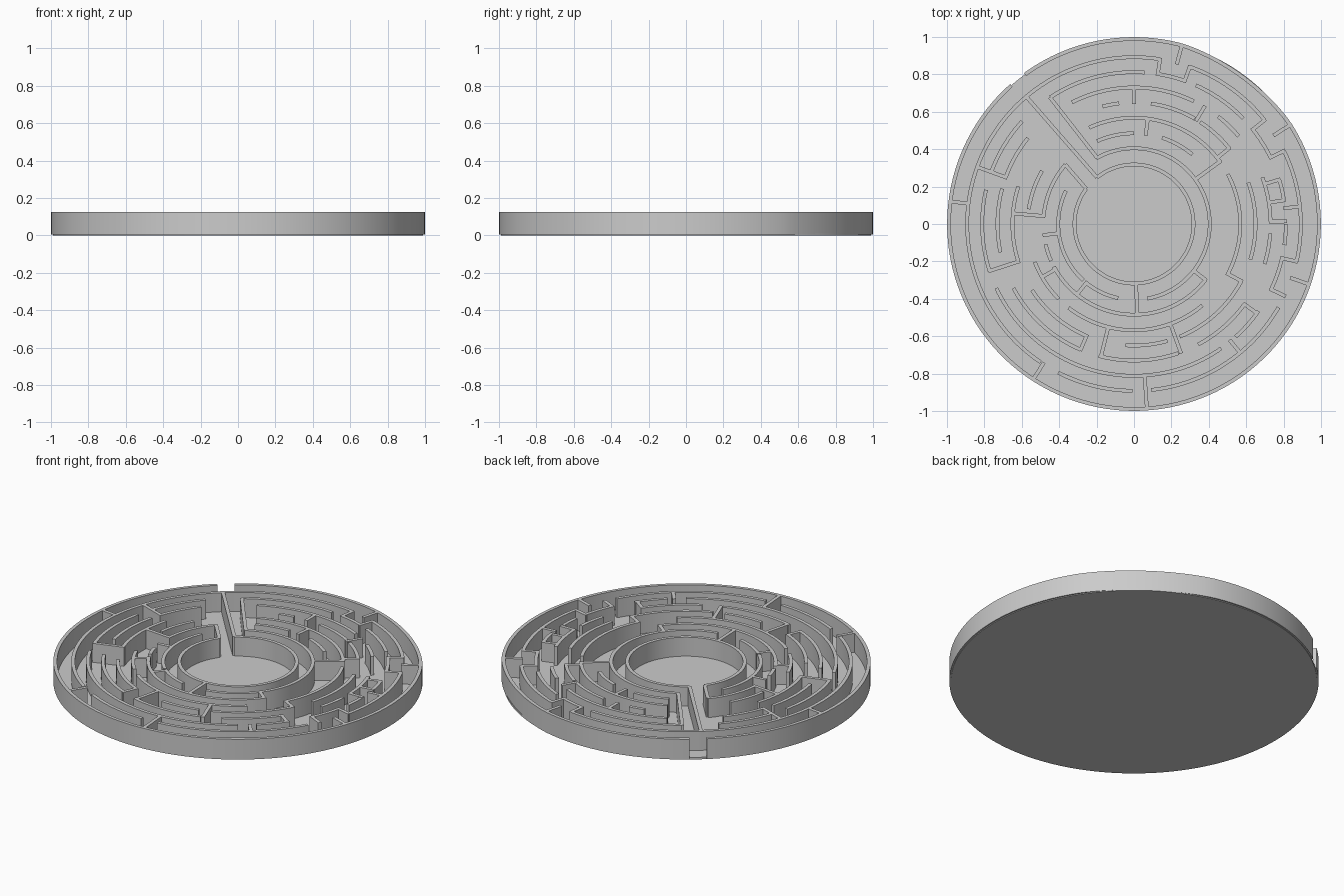
import bpy, bmesh, math
from mathutils import Vector

if "Cube" in bpy.data.objects:
    bpy.data.objects.remove(bpy.data.objects["Cube"])

FLOOR, TOP, THICK = 0.012, 0.125, 0.02
# centre radius of each concentric wall, from hub to rim
R = [0.318, 0.405, 0.485, 0.568, 0.65, 0.73, 0.812, 0.892, 0.989]


def polar(r, deg):
    a = math.radians(deg)
    return Vector((r * math.cos(a), r * math.sin(a)))


def strip(bm, pts, z0=FLOOR - 0.004):
    """Closed wall of constant thickness along a 2D path."""
    rows = []
    for i, p in enumerate(pts):
        d = (pts[min(i + 1, len(pts) - 1)] - pts[max(i - 1, 0)]).normalized()
        n = Vector((-d.y, d.x)) * THICK / 2
        a, b = p + n, p - n
        rows.append([bm.verts.new((q.x, q.y, z)) for q, z in
                     ((a, z0), (b, z0), (b, TOP), (a, TOP))])
    for s, t in zip(rows, rows[1:]):
        for j in range(4):
            k = (j + 1) % 4
            bm.faces.new((s[j], s[k], t[k], t[j]))
    bm.faces.new(rows[0][::-1])
    bm.faces.new(rows[-1])


def finish(bm, name):
    bmesh.ops.recalc_face_normals(bm, faces=bm.faces)
    me = bpy.data.meshes.new(name)
    bm.to_mesh(me)
    bm.free()
    ob = bpy.data.objects.new(name, me)
    bpy.context.collection.objects.link(ob)
    bpy.context.view_layer.objects.active = ob
    ob.select_set(True)
    bpy.ops.object.shade_smooth_by_angle(angle=math.radians(30))
    ob.select_set(False)


def ring(k, *arcs):
    """Arc walls on ring k, each given as start and end degrees."""
    bm = bmesh.new()
    for a0, a1 in arcs:
        n = max(2, int(abs(a1 - a0) / 2))
        strip(bm, [polar(R[k], a0 + (a1 - a0) * i / n) for i in range(n + 1)])
    finish(bm, f"ring_wall_{k}")


def spokes(name, *items):
    """Radial walls: degrees, inner ring, outer ring."""
    bm = bmesh.new()
    for deg, k0, k1 in items:
        strip(bm, [polar(R[k0] - 0.009, deg), polar(R[k1] + 0.007, deg)])
    finish(bm, name)


# floor disc
bm = bmesh.new()
bmesh.ops.create_cone(bm, cap_ends=True, segments=180, radius1=0.99, radius2=0.99, depth=FLOOR)
bmesh.ops.translate(bm, verts=bm.verts, vec=(0, 0, FLOOR / 2))
finish(bm, "floor_disc")

# outer rim with entrance gap and a slightly flattened shoulder
bm = bmesh.new()
rim = []
for i in range(178):
    a = 131.5 + 354.6 * i / 177
    d = a - 360
    dip = 0.012 * math.sin(math.pi * (d - 33) / 42) if 33 < d < 75 else 0
    rim.append(polar(R[8] - dip, a))
strip(bm, rim, 0.004)
finish(bm, "outer_rim")

# concentric walls
ring(0, (143.5, 488.5))
ring(1, (120, -80), (154, 228), (231, 258))
ring(2, (139, 175), (193, 204), (208, 322), (114, 90), (72, 50))
ring(3, (115, 35.5), (28, -28), (172, 150), (201, 225), (232, 310))
ring(4, (105, 97), (82, 60), (57, 38), (20, -17), (-28, -68), (266, 286),
     (162, 198), (213, 247))
ring(5, (117, 64), (52, 40), (20, 9), (9, 1), (-4, -17), (-36, -62),
     (255, 289), (141, 160), (165, 192), (208, 247))
ring(6, (123.5, 86), (81, 70.5), (66, 44), (38.5, 26), (17, 9), (0, -8),
     (-13, -25.5), (-35, -48), (137.5, 160), (167, 198), (205, 305))
ring(7, (130, 81), (70.5, 38.5), (26, -13), (-30, -84), (243, 269.5), (130, 236))

# radial walls
spokes("rim_stubs", (75, 7, 8), (32.4, 7, 8), (-19, 7, 8), (-86, 6, 8),
       (237, 7, 8), (173, 7, 8))
spokes("outer_spokes", (81, 6, 7), (70.5, 6, 7), (38.5, 6, 7), (26, 6, 7),
       (-13, 6, 7), (-25.5, 6, 7), (17, 5, 6), (9, 5, 6), (1, 5, 6), (6, 6, 7),
       (-50.5, 6, 7), (-36, 5, 6), (160, 5, 7), (198, 4, 6), (247, 4, 5))
spokes("inner_spokes", (90, 4, 5), (59, 4, 5), (38.5, 3, 4), (82.5, 2, 3),
       (36, 1, 3), (-28, 3, 4), (-38, 1, 2), (-70, 3, 5), (256, 3, 5),
       (272, 0, 2), (231, 1, 2), (187, 1, 2), (175, 2, 4), (210, 2, 3))

# straight walls beside the diagonal corridor
bm = bmesh.new()
for a, b in (((-0.198, 0.249), (-0.575, 0.68)),
             ((-0.198, 0.355), (-0.45, 0.678)),
             ((-0.255, 0.188), (-0.368, 0.318))):
    strip(bm, [Vector(a), Vector(b)])
finish(bm, "corridor_walls")
